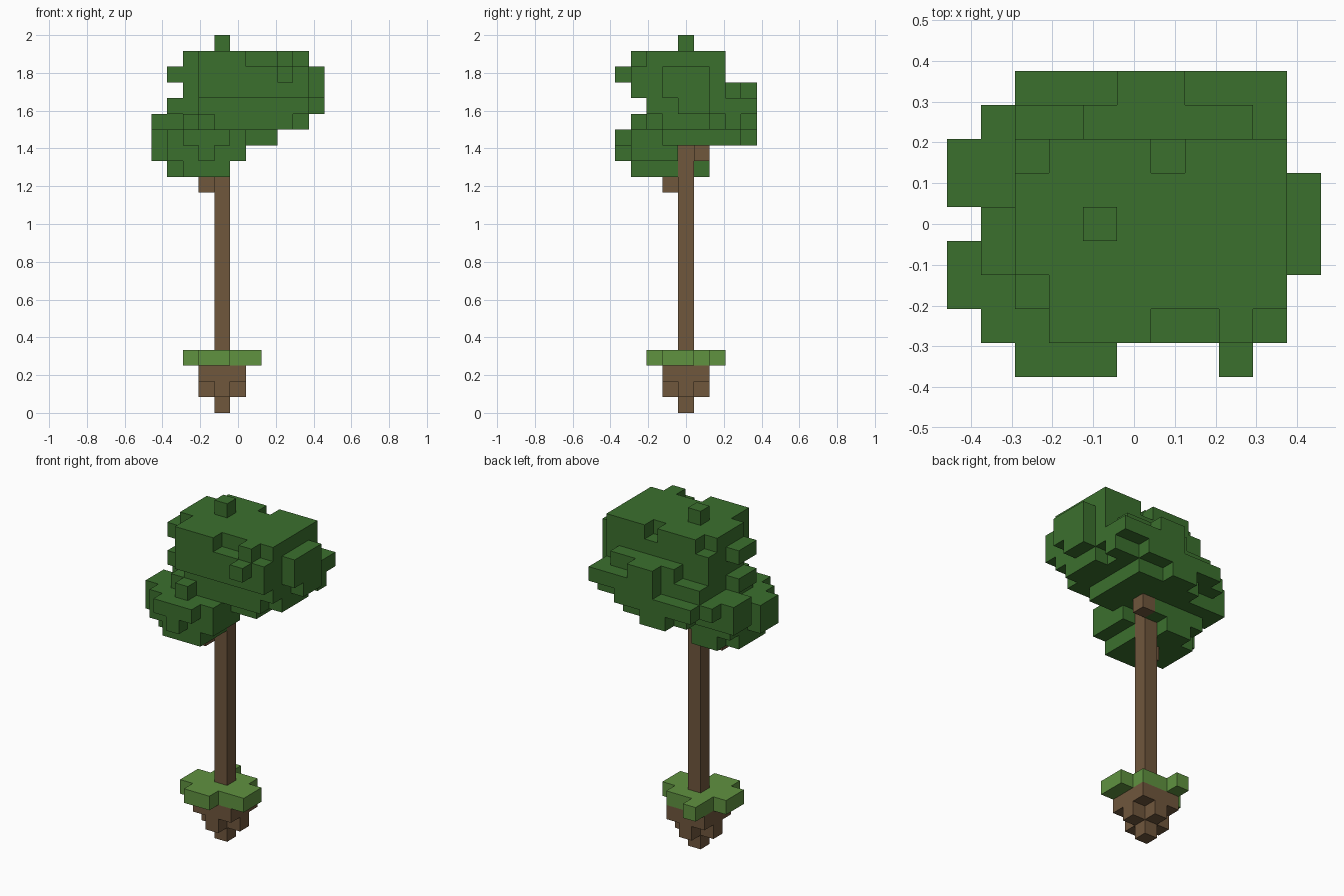
import bpy
import bmesh
from mathutils import Vector

default = bpy.data.objects.get("Cube")
if default:
    bpy.data.objects.remove(default, do_unlink=True)

UNIT = 2 / 24                       # edge of one block
ORIGIN = Vector((-5.5, -4.5, 0))    # corner of the block grid


def material(name, colour):
    mat = bpy.data.materials.new(name)
    mat.use_nodes = True
    mat.diffuse_color = (*colour, 1)
    shader = next(n for n in mat.node_tree.nodes if n.type == "BSDF_PRINCIPLED")
    shader.inputs["Base Color"].default_value = (*colour, 1)
    shader.inputs["Roughness"].default_value = 0.9
    return mat


def blocks(*boxes):
    """Cells of boxes given as inclusive ranges: x, x, y, y, z, z."""
    return {(x, y, z)
            for a, b, c, d, e, f in boxes
            for x in range(a, b + 1)
            for y in range(c, d + 1)
            for z in range(e, f + 1)}


def build(name, cells, solid, mat):
    """Make a clean shell from the sides of cells that touch open air."""
    bm = bmesh.new()
    corners = {}

    def corner(point):
        key = tuple(round(v) for v in point)
        if key not in corners:
            corners[key] = bm.verts.new((Vector(key) + ORIGIN) * UNIT)
        return corners[key]

    for cell in sorted(cells):
        for axis in range(3):
            for side in (0, 1):
                step = Vector((0, 0, 0))
                step[axis] = 1 if side else -1
                if tuple(round(v) for v in Vector(cell) + step) in solid:
                    continue
                u, v = Vector((0, 0, 0)), Vector((0, 0, 0))
                u[(axis + 1) % 3] = v[(axis + 2) % 3] = 1
                base = Vector(cell) + (step if side else Vector((0, 0, 0)))
                loop = [base, base + u, base + u + v, base + v]
                if not side:
                    loop.reverse()
                bm.faces.new([corner(p) for p in loop])
    # Join coplanar squares into larger flat faces
    bmesh.ops.dissolve_limit(bm, angle_limit=0.01, verts=bm.verts[:], edges=bm.edges[:])
    mesh = bpy.data.meshes.new(name)
    bm.to_mesh(mesh)
    bm.free()
    mesh.materials.append(mat)
    bpy.context.collection.objects.link(bpy.data.objects.new(name, mesh))


leaf_green = material("leaf green", (0.044, 0.162, 0.027))
grass_green = material("grass green", (0.117, 0.287, 0.051))
bark_brown = material("bark brown", (0.162, 0.095, 0.046))

# Stepped root ball
root_ball = blocks((4, 4, 4, 4, 0, 1), (3, 5, 4, 4, 1, 1),
                   (4, 4, 3, 5, 1, 1), (3, 5, 3, 5, 2, 2))

# Ragged grass disc
grass_patch = blocks((3, 4, 2, 2, 3, 3), (2, 6, 3, 4, 3, 3),
                     (3, 5, 5, 5, 3, 3), (3, 3, 6, 6, 3, 3))

# Trunk with two diagonal branch stubs
trunk = blocks((4, 4, 4, 4, 4, 16))
branches = blocks((3, 3, 3, 3, 14, 14), (5, 5, 5, 5, 16, 16))

# Lower leaf clump on the right side
low_clump = blocks((2, 4, 1, 4, 15, 15), (1, 1, 2, 4, 15, 15), (2, 3, 5, 5, 15, 15),
                   (1, 4, 1, 5, 16, 17), (0, 0, 2, 3, 16, 17), (5, 5, 1, 3, 16, 17),
                   (3, 3, 0, 0, 16, 16), (2, 4, 0, 0, 17, 17), (0, 0, 5, 6, 17, 18),
                   (1, 3, 6, 6, 17, 17), (1, 1, 5, 7, 18, 18), (2, 2, 2, 2, 18, 18),
                   (3, 3, 1, 1, 18, 18))

# Rounded underside of the main crown
crown_base = blocks((3, 7, 3, 7, 17, 17), (4, 5, 8, 8, 17, 17), (2, 8, 3, 7, 18, 18),
                    (3, 8, 2, 2, 18, 18), (9, 9, 3, 5, 18, 18), (9, 9, 7, 7, 18, 18),
                    (2, 7, 8, 8, 18, 18))

# Widest band of the crown, with a rear ledge and a left bulge
crown_middle = blocks((2, 9, 3, 7, 19, 19), (3, 9, 2, 2, 19, 19), (1, 1, 3, 4, 19, 19),
                      (4, 9, 8, 8, 19, 19), (10, 10, 4, 5, 19, 19),
                      (4, 8, 7, 7, 20, 20), (5, 6, 8, 8, 20, 20), (10, 10, 3, 5, 20, 21))
crown_middle -= blocks((4, 4, 8, 8, 19, 19))

# Flat-topped upper crown with nicked edges and loose tufts
crown_top = blocks((2, 9, 1, 6, 20, 22))
crown_top -= blocks((2, 2, 1, 2, 20, 22), (2, 2, 6, 6, 22, 22), (6, 6, 6, 6, 22, 22),
                    (6, 7, 1, 1, 22, 22), (9, 9, 1, 1, 22, 22))
tufts = blocks((4, 4, 4, 4, 23, 23), (1, 1, 3, 4, 21, 21), (8, 8, 0, 0, 21, 21))

wood = root_ball | trunk | branches
leaves = (low_clump | crown_base | crown_middle | crown_top | tufts) - wood
solid = wood | grass_patch | leaves

for name, cells, mat in (("root_ball", root_ball, bark_brown),
                         ("grass_patch", grass_patch - wood, grass_green),
                         ("trunk", trunk, bark_brown),
                         ("branch_stubs", branches, bark_brown),
                         ("leaf_crown", leaves, leaf_green)):
    build(name, cells, solid, mat)
